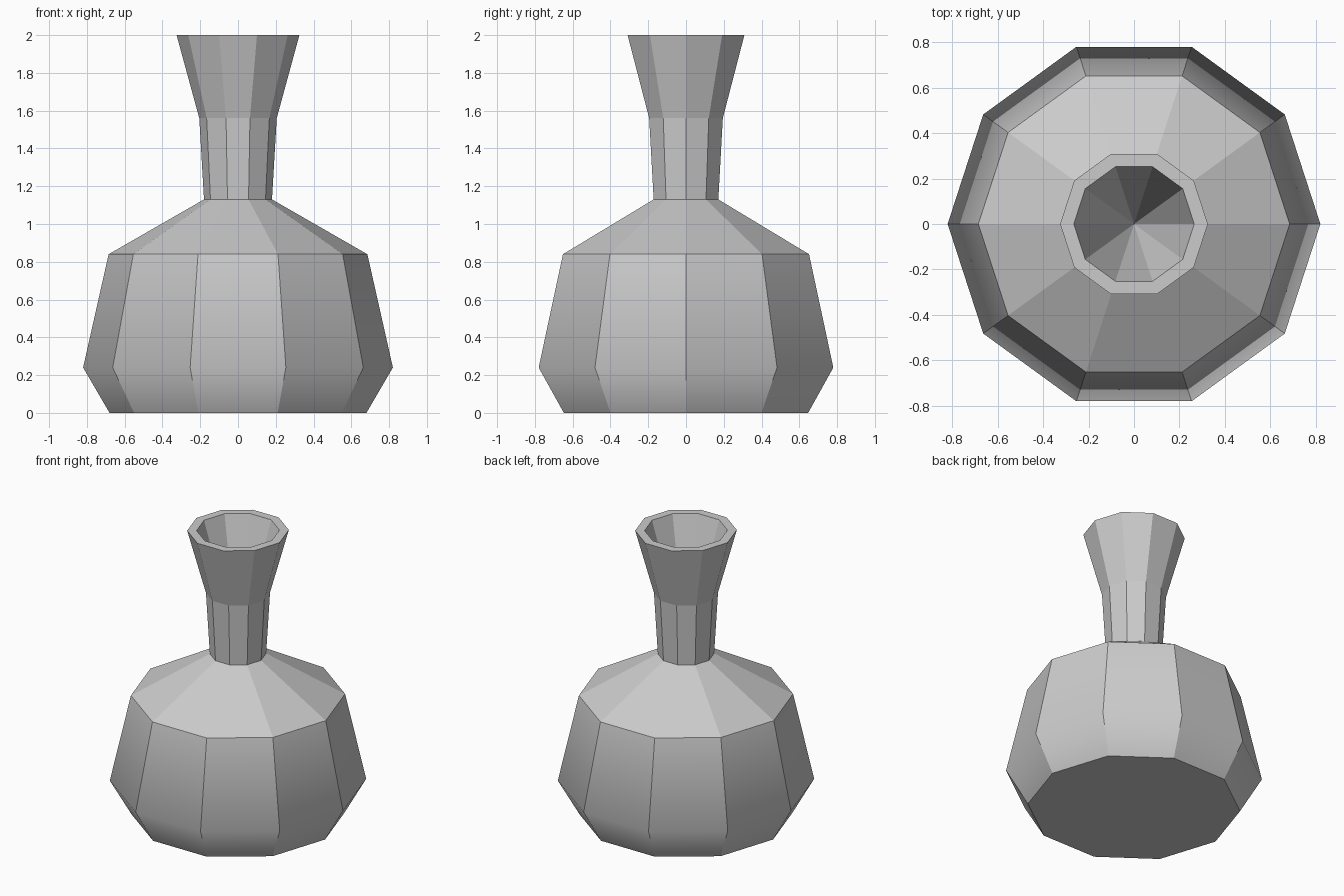
import bpy
import bmesh
from math import cos, sin, tau

SIDES = 10

cube = bpy.data.objects.get("Cube")
if cube:
    bpy.data.objects.remove(cube)

grey = bpy.data.materials.new("plain grey")
grey.use_nodes = True
colour = (0.6, 0.6, 0.6, 1)
grey.diffuse_color = colour
grey.node_tree.nodes["Principled BSDF"].inputs["Base Color"].default_value = colour

# Outer wall from base to rim, then the inner lip: (radius, height)
profile = [(0.68, 0), (0.82, 0.24), (0.685, 0.84), (0.18, 1.13),
           (0.205, 1.56), (0.325, 2), (0.265, 2)]
BELLY, THROAT_BOTTOM = 0.24, 1.13

bm = bmesh.new()
rings = [[bm.verts.new((r * cos(tau * i / SIDES), r * sin(tau * i / SIDES), z))
          for i in range(SIDES)] for r, z in profile]

# Base, walls and lip
bm.faces.new(reversed(rings[0]))
for low, high in zip(rings, rings[1:]):
    for i in range(SIDES):
        j = (i + 1) % SIDES
        bm.faces.new((low[i], low[j], high[j], high[i]))

# Throat tapering to a point inside the neck
tip = bm.verts.new((0, 0, THROAT_BOTTOM))
for i in range(SIDES):
    bm.faces.new((rings[-1][i], rings[-1][(i + 1) % SIDES], tip))

# Facets stay crisp, only the belly ring is softened
for face in bm.faces:
    face.smooth = True
for edge in bm.edges:
    edge.smooth = all(abs(v.co.z - BELLY) < 0.01 for v in edge.verts)

mesh = bpy.data.meshes.new("flask")
bm.to_mesh(mesh)
bm.free()
mesh.materials.append(grey)
flask = bpy.data.objects.new("flask", mesh)
bpy.context.collection.objects.link(flask)
